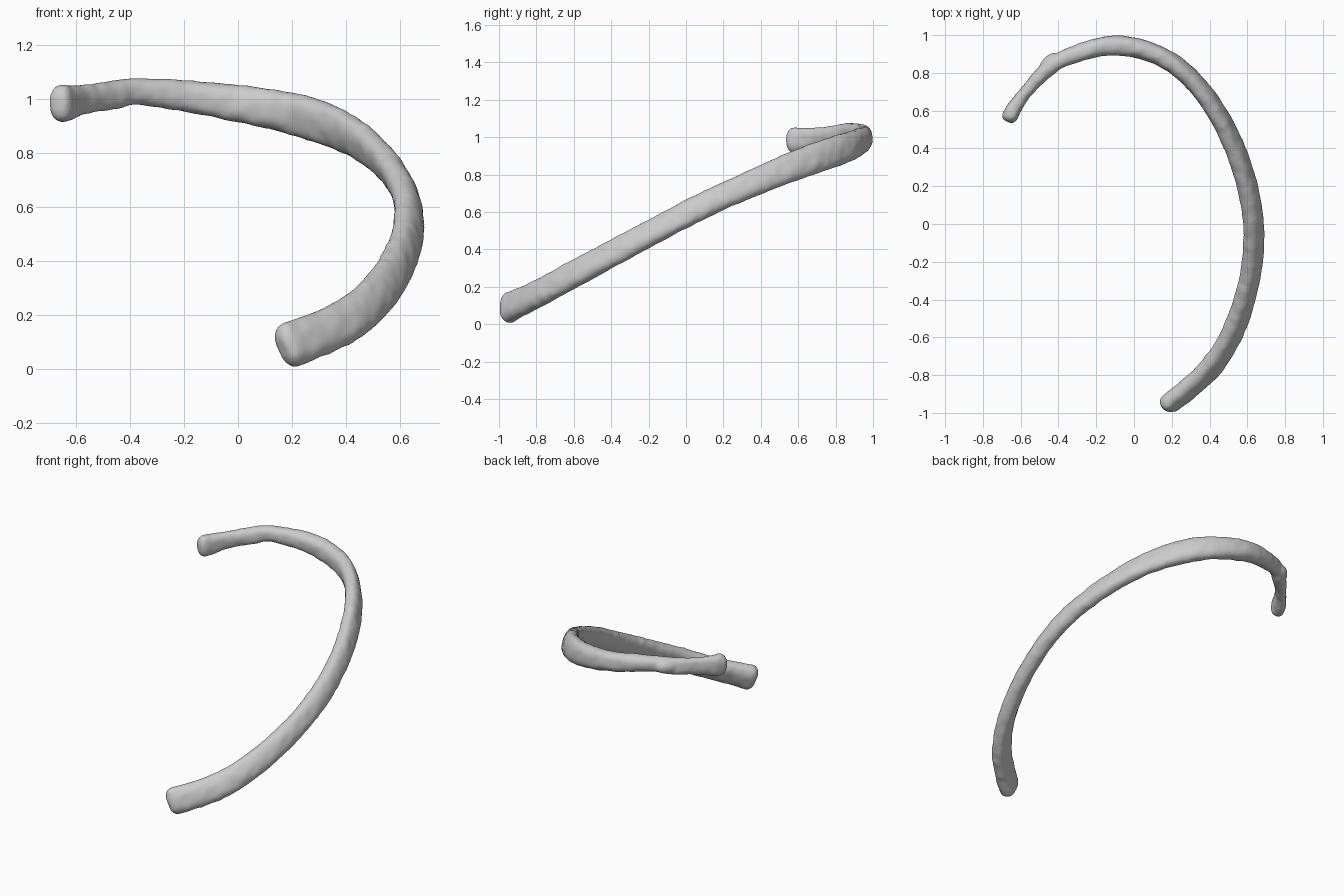
import bpy
import bmesh
import math
from mathutils import Matrix, Vector, noise

default = bpy.data.objects.get("Cube")
if default:
    bpy.data.objects.remove(default, do_unlink=True)

# Shaft stations: x, y, z, half thickness, half height, inward lean in degrees
STATIONS = [
    (-.655, .575, .982, .042, .07, 0), (-.63, .62, .985, .04, .068, 0),
    (-.575, .695, .997, .033, .055, 0), (-.48, .80, 1.01, .04, .053, 0),
    (-.36, .88, 1.027, .044, .05, 0), (-.12, .945, 1.0, .052, .063, 0),
    (.1, .905, .965, .051, .073, 5), (.27, .8, .925, .049, .081, 10),
    (.42, .62, .862, .047, .08, 17), (.53, .41, .777, .047, .074, 22),
    (.6, .2, .685, .048, .07, 25), (.633, 0, .588, .049, .07, 25),
    (.626, -.2, .482, .049, .071, 25), (.585, -.4, .375, .05, .073, 25),
    (.505, -.61, .262, .05, .078, 25), (.38, -.79, .165, .05, .081, 24),
    (.19, -.95, .087, .05, .085, 15),
]
STEPS, SIDES = 8, 24


def spline(a, b, c, d, t):
    """Smooth blend from b to c, used for position, size and lean alike."""
    return [.5 * (2 * q + (r - p) * t + (2 * p - 5 * q + 4 * r - s) * t ** 2
                  + (3 * q - p - 3 * r + s) * t ** 3)
            for p, q, r, s in zip(a, b, c, d)]


def sample_path():
    last = len(STATIONS) - 1
    samples = []
    for i in range(last):
        around = [STATIONS[min(max(i + k, 0), last)] for k in (-1, 0, 1, 2)]
        samples += [spline(*around, s / STEPS) for s in range(STEPS)]
    return samples + [list(STATIONS[last])]


def add_ring(bm, centre, tangent, thick, high, lean):
    """Rounded, slightly squared cross-section whose top leans to the inside."""
    up = (Vector((0, 0, 1)) - tangent * tangent.z).normalized()
    turn = Matrix.Rotation(math.radians(lean), 3, tangent)
    side = turn @ tangent.cross(up)
    up = turn @ up
    ring = []
    for k in range(SIDES):
        angle = math.tau * k / SIDES
        c, s = math.cos(angle), math.sin(angle)
        x = math.copysign(abs(c) ** .85, c) * thick
        z = math.copysign(abs(s) ** .85, s) * high
        ring.append(bm.verts.new(centre + side * x + up * z))
    return ring


def build_shaft(bm):
    samples = sample_path()
    points = [Vector(s[:3]) for s in samples]
    count = len(points)
    rings = []
    # Rounded blunt tips
    tips = [(.036, .45), (.028, .75), (.016, .92)]
    for i, (point, sample) in enumerate(zip(points, samples)):
        tangent = (points[min(i + 1, count - 1)] - points[max(i - 1, 0)]).normalized()
        thick, high, lean = sample[3:]
        if i == 0:
            rings += [add_ring(bm, point - tangent * d, tangent, thick * f, high * f, lean)
                      for d, f in tips]
        rings.append(add_ring(bm, point, tangent, thick, high, lean))
        if i == count - 1:
            rings += [add_ring(bm, point + tangent * d, tangent, thick * f, high * f, lean)
                      for d, f in reversed(tips)]
    for lower, upper in zip(rings, rings[1:]):
        for k in range(SIDES):
            n = (k + 1) % SIDES
            bm.faces.new((lower[k], lower[n], upper[n], upper[k]))
    bm.faces.new(rings[0])
    bm.faces.new(rings[-1])


bm = bmesh.new()
build_shaft(bm)

# Small knob on the outer side of the neck
knob = (Matrix.Translation((-.445, .855, 1.018)) @ Matrix.Rotation(math.radians(40), 4, "Z")
        @ Matrix.Diagonal((.07, .038, .04, 1)))
bmesh.ops.create_uvsphere(bm, u_segments=20, v_segments=12, radius=1, matrix=knob)

# Slightly uneven bone surface
bmesh.ops.recalc_face_normals(bm, faces=bm.faces)
bm.normal_update()
for v in bm.verts:
    v.co += v.normal * noise.noise(v.co * 22) * .005

mesh = bpy.data.meshes.new("curved_rib")
bm.to_mesh(mesh)
bm.free()
rib = bpy.data.objects.new("curved_rib", mesh)
bpy.context.collection.objects.link(rib)

# Fuse shaft and knob into one skin
remesh = rib.modifiers.new("fuse", "REMESH")
remesh.mode = "VOXEL"
remesh.voxel_size = .011
remesh.use_smooth_shade = True
relax = rib.modifiers.new("relax", "SMOOTH")
relax.factor = .5
relax.iterations = 2

# Plain grey bone
grey = bpy.data.materials.new("bone_grey")
grey.use_nodes = True
colour = (.6, .6, .6, 1)
grey.diffuse_color = colour
grey.node_tree.nodes["Principled BSDF"].inputs["Base Color"].default_value = colour
mesh.materials.append(grey)
